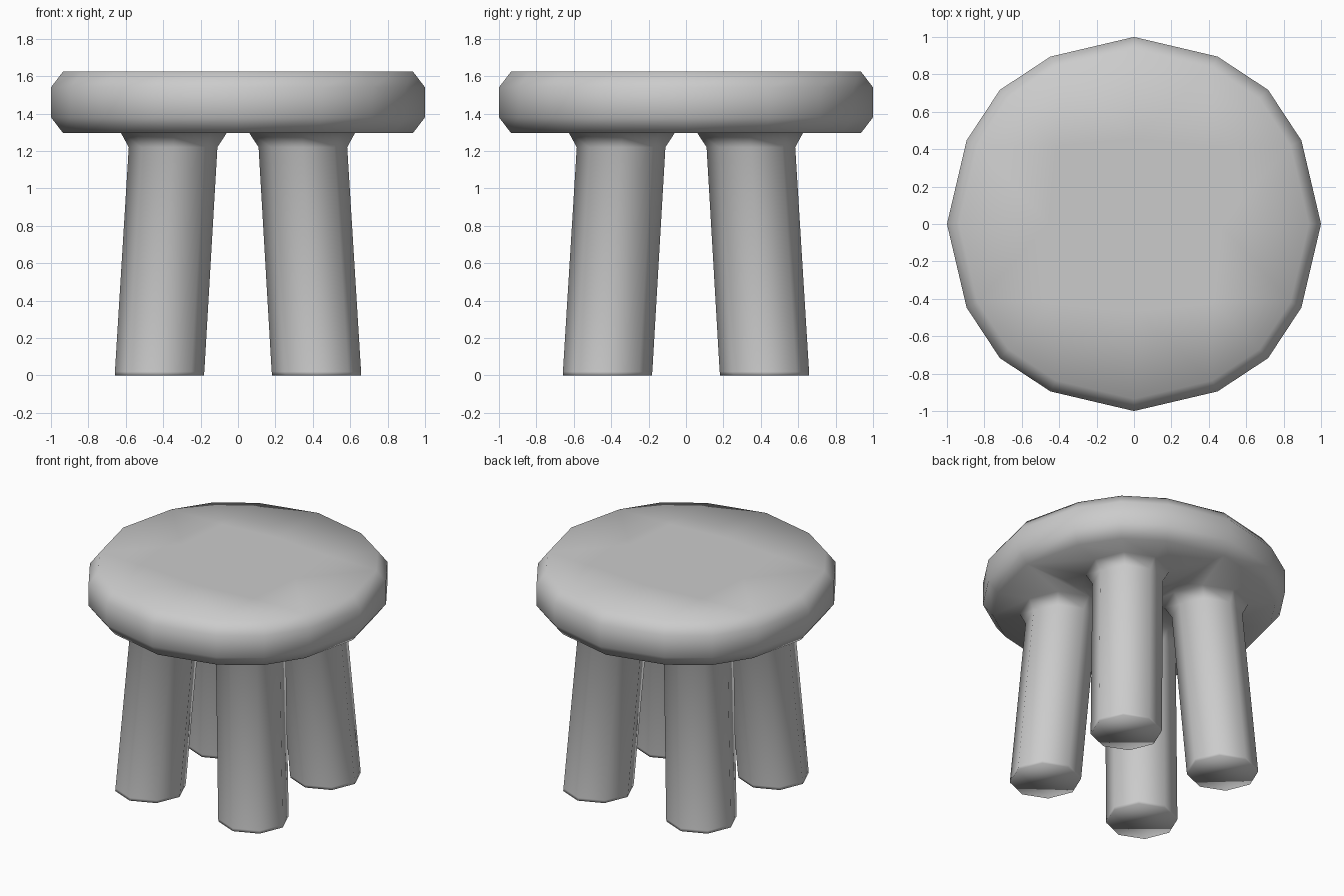
import bpy, bmesh, math

if "Cube" in bpy.data.objects:
    bpy.data.objects.remove(bpy.data.objects["Cube"])

bm = bmesh.new()
QUARTER = [(1, 0), (0.895, 0.447), (0.717, 0.717), (0.447, 0.895)]


def turn(p, k):
    """Rotate a 2D point by k quarter turns."""
    x, y = p
    for _ in range(k):
        x, y = -y, x
    return x, y


def rim(scale, z):
    """16-sided rounded-square ring of the seat."""
    return [bm.verts.new((*(c * scale for c in turn(p, k)), z))
            for k in range(4) for p in QUARTER]


def bridge(a, b):
    n = len(a)
    for i in range(n):
        j = (i + 1) % n
        bm.faces.new((a[i], a[j], b[j], b[i]))


def leg_ring(k, centre, r, z):
    """Octagonal leg section, first corner pointing at the seat centre."""
    cx, cy = turn((centre, centre), k)
    angles = [math.radians(-135 + 45 * j + 90 * k) for j in range(8)]
    return [bm.verts.new((cx + r * math.cos(a), cy + r * math.sin(a), z)) for a in angles]


# Seat edge
LOW, HIGH = 1.295, 1.625
rings = [rim(s, z) for s, z in [(0.935, LOW), (1, 1.38), (1, 1.54), (0.935, HIGH)]]
for a, b in zip(rings, rings[1:]):
    bridge(a, b)

# Seat top: 4 x 4 quad patch
top = rings[-1]
mid = bm.verts.new((0, 0, HIGH))
axis = [bm.verts.new((*turn((0.46, 0), k), HIGH)) for k in range(4)]
diag = [bm.verts.new((*turn((0.42, 0.42), k), HIGH)) for k in range(4)]
for k in range(4):
    i, n = 4 * k, (k + 1) % 4
    bm.faces.new((mid, axis[k], diag[k], axis[n]))
    bm.faces.new((axis[k], top[i], top[i + 1], diag[k]))
    bm.faces.new((diag[k], top[i + 1], top[i + 2], top[i + 3]))
    bm.faces.new((axis[n], diag[k], top[i + 3], top[(i + 4) % 16]))

# Seat underside, flowing into four splayed legs
bottom = rings[0]
mid = bm.verts.new((0, 0, LOW))
axis = [bm.verts.new((*turn((0.46, 0), k), LOW)) for k in range(4)]
for k in range(4):
    patch = [mid, axis[k]] + [bottom[(4 * k + i) % 16] for i in range(5)] + [axis[(k + 1) % 4]]
    loops = [patch] + [leg_ring(k, c, r, z) for c, r, z in [
        (0.343, 0.282, LOW), (0.347, 0.237, 1.22), (0.419, 0.239, 0.02), (0.421, 0.238, 0)]]
    for a, b in zip(loops, loops[1:]):
        bridge(a, b)
    bm.faces.new(loops[-1])

# Finish as one smooth mesh
bmesh.ops.recalc_face_normals(bm, faces=bm.faces[:])
for f in bm.faces:
    f.smooth = True
mesh = bpy.data.meshes.new("stool")
bm.to_mesh(mesh)
bm.free()
stool = bpy.data.objects.new("stool", mesh)
bpy.context.collection.objects.link(stool)
